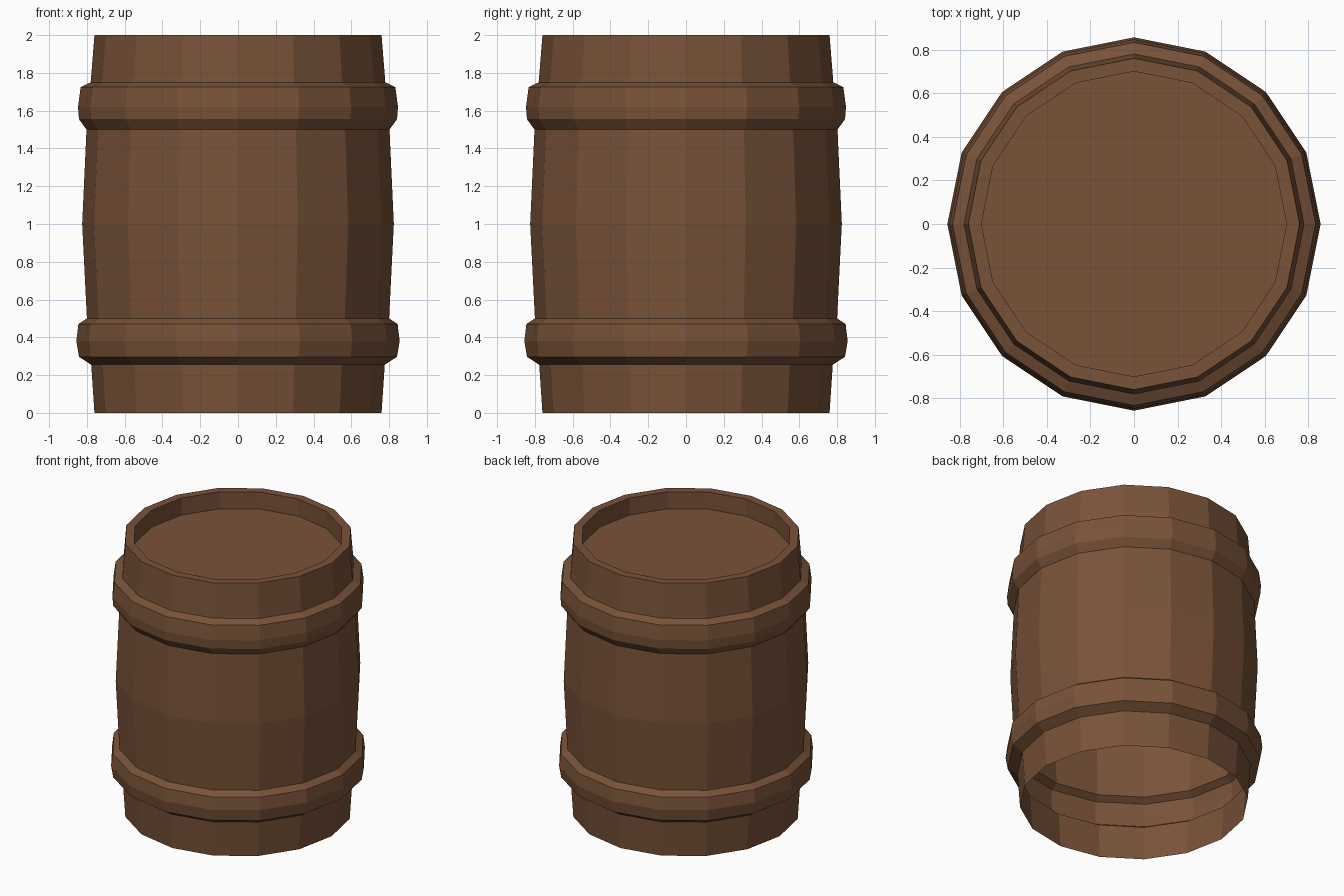
import bpy, bmesh
from math import cos, sin, tau

if "Cube" in bpy.data.objects:
    bpy.data.objects.remove(bpy.data.objects["Cube"])

SIDES = 16

# Barrel outline (radius, height), hoops included, ending at the sunken lid
PROFILE = [
    (0.76, 0.0), (0.777, 0.255),
    (0.842, 0.297), (0.856, 0.38), (0.845, 0.47), (0.80, 0.50),   # lower hoop
    (0.825, 1.0), (0.802, 1.50),
    (0.842, 1.555), (0.847, 1.62), (0.833, 1.725), (0.78, 1.75),  # upper hoop
    (0.76, 2.0), (0.70, 2.0), (0.70, 1.875),                      # rim and inner wall
]

# Lathe the outline into flat-sided rings; the underside stays open
bm = bmesh.new()
rings = [[bm.verts.new((r * cos(tau * i / SIDES), r * sin(tau * i / SIDES), z))
          for i in range(SIDES)] for r, z in PROFILE]
for low, high in zip(rings, rings[1:]):
    for i in range(SIDES):
        j = (i + 1) % SIDES
        bm.faces.new((low[i], low[j], high[j], high[i]))

# Lid
bm.faces.new(rings[-1])

mesh = bpy.data.meshes.new("barrel")
bm.to_mesh(mesh)
bm.free()
barrel = bpy.data.objects.new("barrel", mesh)
bpy.context.collection.objects.link(barrel)

# Brown wood
wood = bpy.data.materials.new("brown_wood")
wood.diffuse_color = (0.19, 0.085, 0.04, 1)
wood.use_nodes = True
wood.node_tree.nodes["Principled BSDF"].inputs["Base Color"].default_value = wood.diffuse_color
mesh.materials.append(wood)
